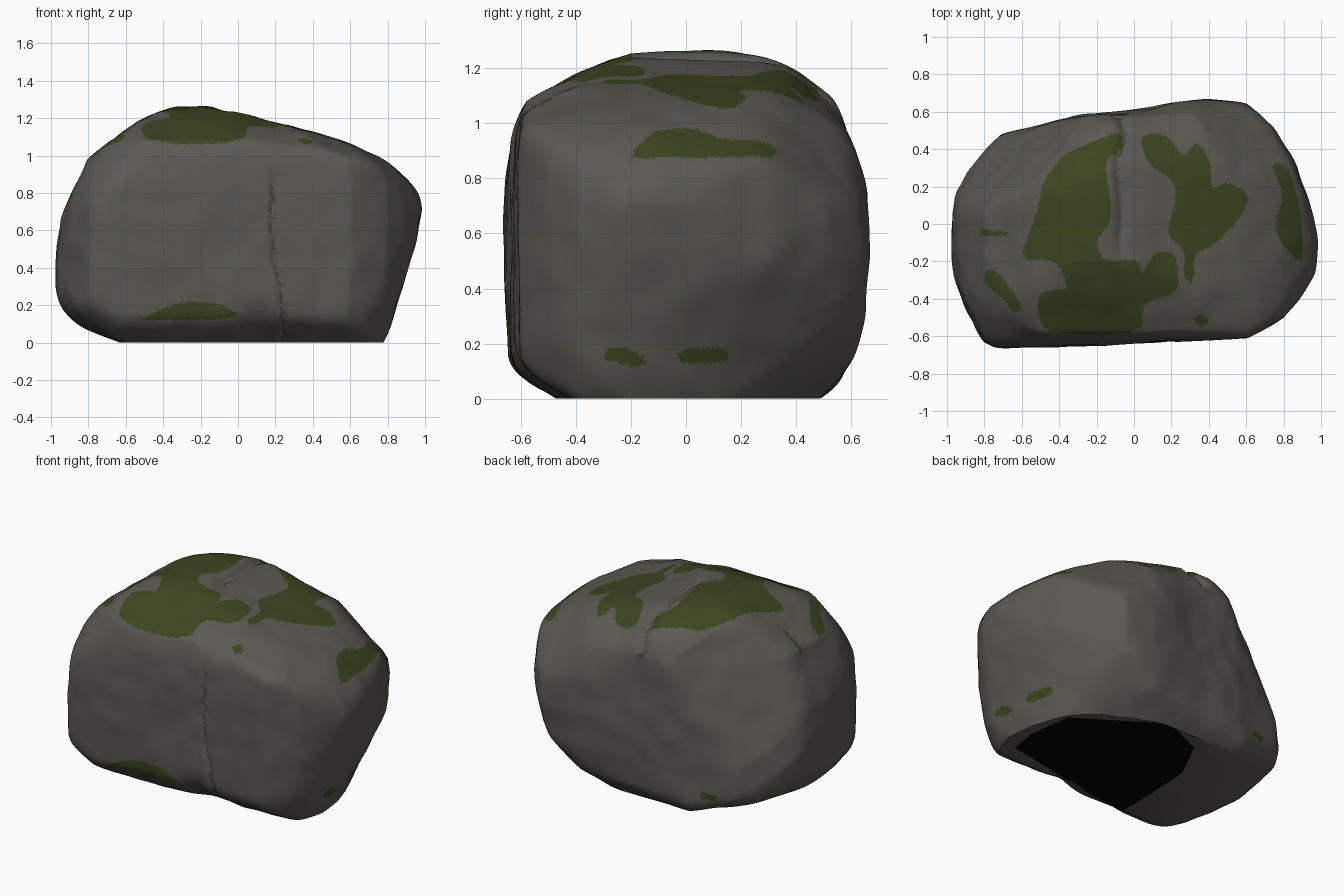
import bpy
import bmesh
from math import cos, exp, radians, sin
from mathutils import Vector, noise

cube = bpy.data.objects.get("Cube")
if cube:
    bpy.data.objects.remove(cube, do_unlink=True)


def make_material(name, rgb, roughness=0.9):
    mat = bpy.data.materials.new(name)
    mat.use_nodes = True
    mat.diffuse_color = (*rgb, 1)
    shader = mat.node_tree.nodes["Principled BSDF"]
    shader.inputs["Base Color"].default_value = (*rgb, 1)
    shader.inputs["Roughness"].default_value = roughness
    return mat


ROCK, MOSS, UNDERSIDE = range(3)
materials = [
    make_material("grey rock", (0.105, 0.100, 0.085)),
    make_material("green moss", (0.046, 0.060, 0.015)),
    make_material("black underside", (0.001, 0.001, 0.001)),
]

# Convex outlines of the boulder, counter-clockwise: (x, z), (y, z), (x, y)
front_outline = [(0, -.2), (.72, -.2), (.78, 0), (1, .7), (.95, .88), (.9, .96),
                 (.4, 1.12), (-.18, 1.27), (-.34, 1.27), (-.53, 1.17), (-.8, .98),
                 (-.93, .66), (-1, .3), (-.98, .16), (-.93, .11)]
side_outline = [(-.48, -.2), (.42, -.2), (.54, 0), (.6, .1), (.65, .32), (.675, .52),
                (.65, .75), (.6, 1), (.54, 1.1), (.43, 1.2), (.15, 1.27), (-.2, 1.25),
                (-.59, 1.09), (-.65, .95), (-.68, .8), (-.67, .4), (-.645, .15)]
top_outline = [(-.83, -.65), (-.76, -.67), (.6, -.6), (.8, -.5), (1, -.27), (.95, .05),
               (.88, .3), (.76, .52), (.6, .64), (.4, .68), (-.33, .57), (-.7, .47),
               (-.9, .3), (-1, .18), (-.97, -.2), (-.91, -.45)]

# Outlines across the corners: (sideways, upward) from the middle of the boulder
front_corner_outline = [(-.87, -.56), (.37, -.89), (.52, -.855), (.64, -.71), (.88, -.23),
                        (.92, 0), (.9, .08), (.58, .41), (.19, .67), (-.14, .72),
                        (-.26, .717), (-.51, .66), (-.75, .52), (-1.02, .19),
                        (-1.05, -.13), (-1.02, -.38)]
back_corner_outline = [(-.93, .01), (-.89, -.29), (-.84, -.38), (-.64, -.59), (-.4, -.73),
                       (.02, -.82), (.68, -.74), (.86, -.6), (1.03, -.4), (1.04, -.11),
                       (1.03, .13), (.95, .27), (.75, .49), (.26, .645), (-.04, .675),
                       (-.28, .65), (-.52, .57), (-.89, .34), (-.92, .13)]
under_corner_outline = [(-.81, -.54), (-.03, -.92), (.12, -.96), (.39, -.9), (.69, -.74),
                        (.86, -.53), (.89, -.41), (.86, -.26), (.62, .28), (.54, .45),
                        (.42, .58), (.27, .645), (.02, .69), (-.18, .68), (-.45, .63),
                        (-.75, .52), (-.9, .37), (-.975, .19), (-.98, .07), (-.95, -.14)]

CENTRE = Vector((0, 0, .6))
MIDDLE = Vector((0, 0, .635))
ORIGIN = Vector((0, 0, 0))
X, Y, Z = Vector((1, 0, 0)), Vector((0, 1, 0)), Vector((0, 0, 1))
SOFTNESS = 30


def outline_planes(points, across, up, origin):
    """Half-spaces of a prism with the given section, scaled to 1 on its surface."""
    planes = []
    for p, q in zip(points, points[1:] + points[:1]):
        da, db = q[0] - p[0], q[1] - p[1]
        normal = across * db - up * da
        planes.append(normal / (p[0] * db - p[1] * da - normal.dot(CENTRE - origin)))
    return planes


def corner_prism(points, turn, tilt):
    """Prism whose section is turned about z and tilted."""
    turn, tilt = radians(turn), radians(tilt)
    across = Vector((cos(turn), sin(turn), 0))
    toward = Vector((sin(turn), -cos(turn), 0))
    return outline_planes(points, across, Z * cos(tilt) - toward * sin(tilt), MIDDLE)


prisms = [outline_planes(front_outline, X, Z, ORIGIN),
          outline_planes(side_outline, Y, Z, ORIGIN),
          outline_planes(top_outline, X, Y, ORIGIN),
          corner_prism(front_corner_outline, 35, 25),
          corner_prism(back_corner_outline, 215, 25),
          corner_prism(under_corner_outline, 145, -30)]

# Chamfers on the two corners left over: normal and offset
for normal, offset in [((.65, 1, -1.5), .64), ((-1, -1, 1), 2.25)]:
    normal = Vector(normal)
    prisms.append([normal / (offset - normal.dot(CENTRE))])


def boulder_point(direction):
    """Softly blend the prisms into one rounded solid."""
    total = sum(max(0, max(p.dot(direction) for p in planes)) ** SOFTNESS
                for planes in prisms)
    return direction * (total / 1.6) ** (-1 / SOFTNESS)


def bump(value, width):
    return exp(-(value / width) ** 2)


def ramp(value):
    return max(0, min(1, value))


def weather(p):
    """Inward depth of broad dents, the front crack, the back hollow and the top crack."""
    depth = .016 * noise.noise(p * 2.6) + .008 * noise.noise(p * 7)
    if p.y < -.35:
        crack = .25 - .09 * p.z + .015 * sin(9 * p.z) + .012 * noise.noise(p * 14)
        depth += .018 * bump(p.x - crack, .018) * ramp(5 - 5 * p.z)
        depth += .04 * bump(p.x - .13, .12) * bump(p.z - .08, .12)
    depth += .02 * bump(p.x, .2) * ramp(4 * p.y - 1.4)
    if p.z > 1:
        crack = -.07 + .04 * noise.noise(p * 6)
        depth += .025 * bump(p.x - crack, .03) * ramp(5 * p.y + 1.2)
    return depth


# Boulder body
bm = bmesh.new()
bmesh.ops.create_icosphere(bm, subdivisions=7, radius=1)
for v in bm.verts:
    direction = v.co.normalized()
    surface = CENTRE + boulder_point(direction)
    v.co = surface - direction * weather(surface)

# Flat resting face
bmesh.ops.bisect_plane(bm, geom=bm.verts[:] + bm.edges[:] + bm.faces[:],
                       plane_co=(0, 0, 0), plane_no=(0, 0, 1), clear_inner=True)
rim = [e for e in bm.edges if e.is_boundary]
base = bmesh.ops.holes_fill(bm, edges=rim, sides=0)["faces"]

# Black area cut into the resting face, in (x, y)
underside = [(-.31, -.5), (.67, -.31), (.7, -.13), (.66, .17), (.14, .51), (-.155, .377),
             (-.29, .1), (-.31, -.26)]
for p, q in zip(underside, underside[1:] + underside[:1]):
    base = [f for f in bm.faces if max(v.co.z for v in f.verts) < 1e-4]
    edges = list({e for f in base for e in f.edges})
    bmesh.ops.bisect_plane(bm, geom=base + edges, plane_co=(*p, 0),
                           plane_no=(q[1] - p[1], p[0] - q[0], 0))


def rounded(polygon):
    """Cut the corners of a patch twice."""
    for _ in range(2):
        pairs = zip(polygon, polygon[1:] + polygon[:1])
        polygon = [tuple(Vector(p).lerp(Vector(q), t)) for p, q in pairs for t in (.2, .8)]
    return polygon


# Moss patches on the top, in (x, y)
top_moss = [rounded(patch) for patch in [
    [(-.06, .5), (-.06, .39), (-.16, .34), (-.12, .1), (-.13, 0), (-.21, -.1), (-.16, -.2),
     (.03, -.19), (.04, -.28), (.12, -.14), (.23, -.16), (.24, -.37), (.04, -.42),
     (.05, -.59), (-.5, -.59), (-.52, -.36), (-.34, -.35), (-.42, -.19), (-.62, -.19),
     (-.52, .05), (-.49, .22), (-.38, .37), (-.25, .43)],
    [(.03, .46), (.1, .49), (.2, .46), (.26, .35), (.34, .45), (.41, .33), (.41, .18),
     (.5, .23), (.62, .16), (.58, .04), (.42, -.12), (.32, -.16), (.32, -.32), (.26, -.29),
     (.28, -.15), (.17, -.05), (.22, .1), (.22, .23), (.07, .32)],
    [(.73, .33), (.81, .32), (.86, .2), (.89, .05), (.91, -.22), (.8, -.13), (.75, 0), (.8, .15)],
    [(-.8, -.25), (-.73, -.25), (-.59, -.44), (-.64, -.48), (-.7, -.4), (-.79, -.33)],
    [(-.82, -.03), (-.68, -.04), (-.68, -.06), (-.8, -.07)],
    [(.31, -.51), (.36, -.48), (.41, -.52), (.36, -.55)],
]]
# Low patches: on the front and back in (x, z) and on the left side in (y, z)
front_moss = rounded([(-.54, .12), (-.4, .18), (-.3, .22), (-.1, .21), (.01, .15),
                      (-.05, .125), (-.48, .12)])
back_moss = rounded([(-.58, .13), (-.48, .13), (-.48, .18), (-.58, .17)])
side_moss = [rounded(patch) for patch in [
    [(-.3, .15), (-.27, .19), (-.2, .18), (-.14, .14), (-.17, .11), (-.24, .13)],
    [(-.04, .15), (.0, .18), (.05, .18), (.14, .19), (.16, .14), (.1, .13), (.0, .125)]]]


def inside(a, b, polygon):
    hit = False
    for (ax, ay), (bx, by) in zip(polygon, polygon[1:] + polygon[:1]):
        if (ay > b) != (by > b) and a < ax + (b - ay) * (bx - ax) / (by - ay):
            hit = not hit
    return hit


def face_material(c):
    if c.z < 1e-4:
        return UNDERSIDE if inside(c.x, c.y, underside) else ROCK
    mossy = False
    if c.z > .85:
        mossy = any(inside(c.x, c.y, patch) for patch in top_moss)
    elif c.z < .25 and c.x > .5:
        mossy = any(inside(c.y, c.z, patch) for patch in side_moss)
    elif c.z < .25:
        mossy = inside(c.x, c.z, front_moss if c.y < 0 else back_moss)
    return MOSS if mossy else ROCK


bmesh.ops.recalc_face_normals(bm, faces=bm.faces[:])
for face in bm.faces:
    face.material_index = face_material(face.calc_center_median())

mesh = bpy.data.meshes.new("mossy_boulder")
bm.to_mesh(mesh)
bm.free()
for mat in materials:
    mesh.materials.append(mat)
boulder = bpy.data.objects.new("mossy_boulder", mesh)
bpy.context.collection.objects.link(boulder)
bpy.ops.object.select_all(action="DESELECT")
boulder.select_set(True)
bpy.context.view_layer.objects.active = boulder
bpy.ops.object.shade_smooth_by_angle(angle=.6)
